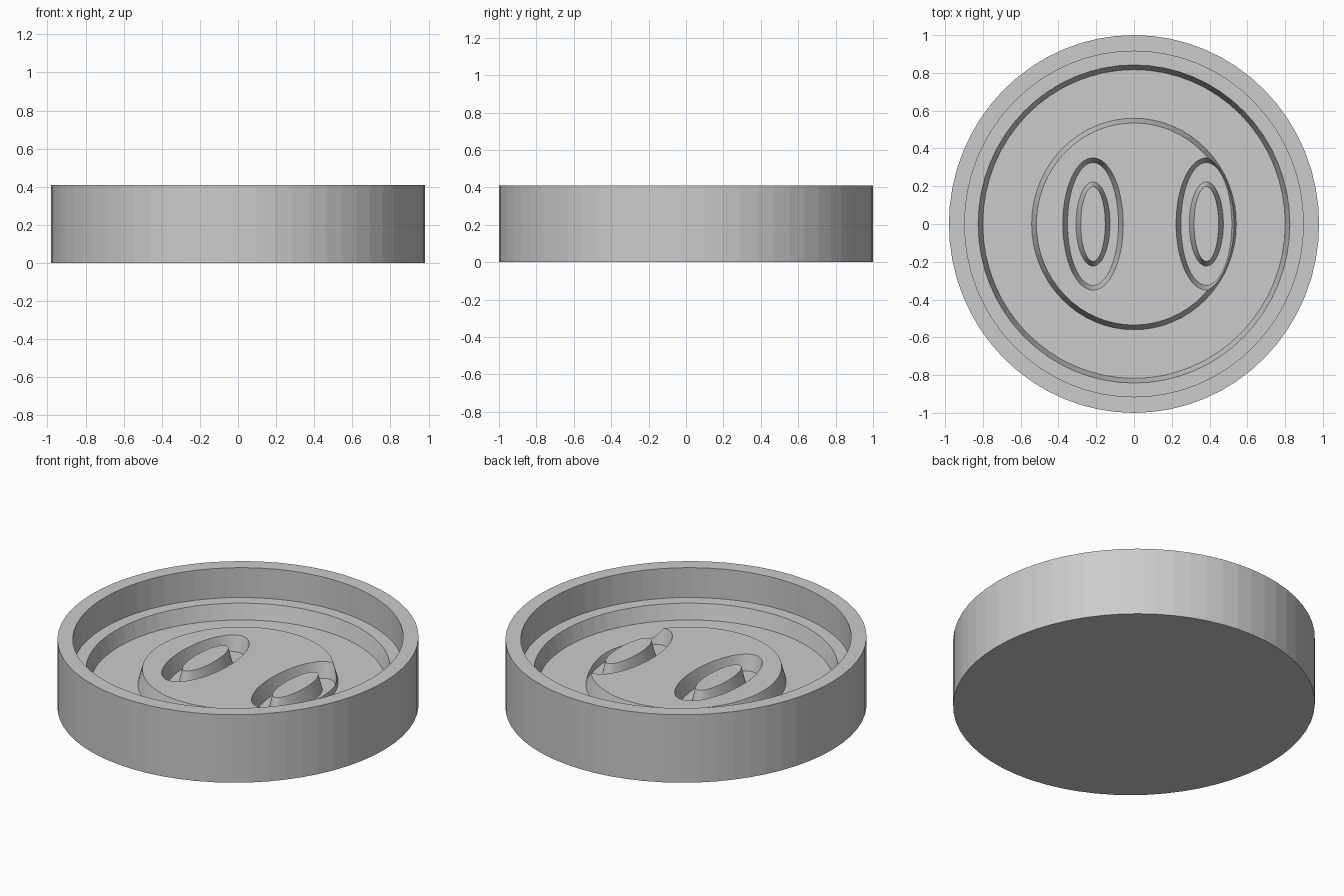
import bpy
import bmesh
from math import cos, sin, tau

SEGMENTS = 64
X_SCALE = 0.98                       # the dish is slightly narrower in x
HEIGHT, DECK, FLOOR, ROOT = 0.41, 0.23, 0.14, 0.12
SLOPE = 0.025 / (DECK - FLOOR)       # draft of the sloped walls

cube = bpy.data.objects.get("Cube")
if cube:
    bpy.data.objects.remove(cube, do_unlink=True)

grey = bpy.data.materials.new("plain_grey")
grey.use_nodes = True
grey.diffuse_color = (0.6, 0.6, 0.6, 1)
grey.node_tree.nodes["Principled BSDF"].inputs["Base Color"].default_value = (0.6, 0.6, 0.6, 1)


def stack(name, rings, centre=0.0):
    """Closed solid through elliptical rings (rx, ry, z), capped at both ends."""
    bm = bmesh.new()
    loops = []
    for rx, ry, z in rings:
        loops.append([bm.verts.new((centre + rx * cos(tau * i / SEGMENTS),
                                    ry * sin(tau * i / SEGMENTS), z))
                      for i in range(SEGMENTS)])
    for low, high in zip(loops, loops[1:]):
        for i in range(SEGMENTS):
            j = (i + 1) % SEGMENTS
            bm.faces.new((low[i], low[j], high[j], high[i]))
    bm.faces.new(loops[0][::-1])
    bm.faces.new(loops[-1])
    bmesh.ops.recalc_face_normals(bm, faces=bm.faces)
    mesh = bpy.data.meshes.new(name)
    bm.to_mesh(mesh)
    bm.free()
    mesh.materials.append(grey)
    obj = bpy.data.objects.new(name, mesh)
    bpy.context.collection.objects.link(obj)
    return obj


def tapered(name, rx, ry, low, high, side, centre=0.0):
    """Elliptical block sized at floor level; side +1 widens upward, -1 narrows."""
    rings = []
    for z in (low, high):
        grow = side * SLOPE * (z - FLOOR)
        rings.append((rx + grow, ry + grow, z))
    return stack(name, rings, centre)


# Dish: outer wall, rim, inner wall, ledge, sloped step and floor
dish_profile = [(1.0, 0), (1.0, HEIGHT), (0.915, HEIGHT), (0.915, DECK),
                (0.842, DECK), (0.817, FLOOR)]
stack("dish", [(r * X_SCALE, r, z) for r, z in dish_profile])

# Raised disc with two oval grooves, each around an oval island
disc = tapered("raised_disc", 0.542, 0.56, ROOT, DECK, -1)
for label, x in (("right", -0.217), ("left", 0.383)):
    cutter = tapered(label + "_groove_cutter", 0.135, 0.325, ROOT - 0.03, DECK + 0.04, 1, x)
    cutter.hide_render = True
    cut = disc.modifiers.new(label + "_groove", "BOOLEAN")
    cut.operation = "DIFFERENCE"
    cut.solver = "EXACT"
    cut.object = cutter
    bpy.context.view_layer.objects.active = disc
    bpy.ops.object.modifier_apply(modifier=cut.name)
    bpy.data.objects.remove(cutter, do_unlink=True)
    tapered(label + "_island", 0.09, 0.223, ROOT, DECK, -1, x)
